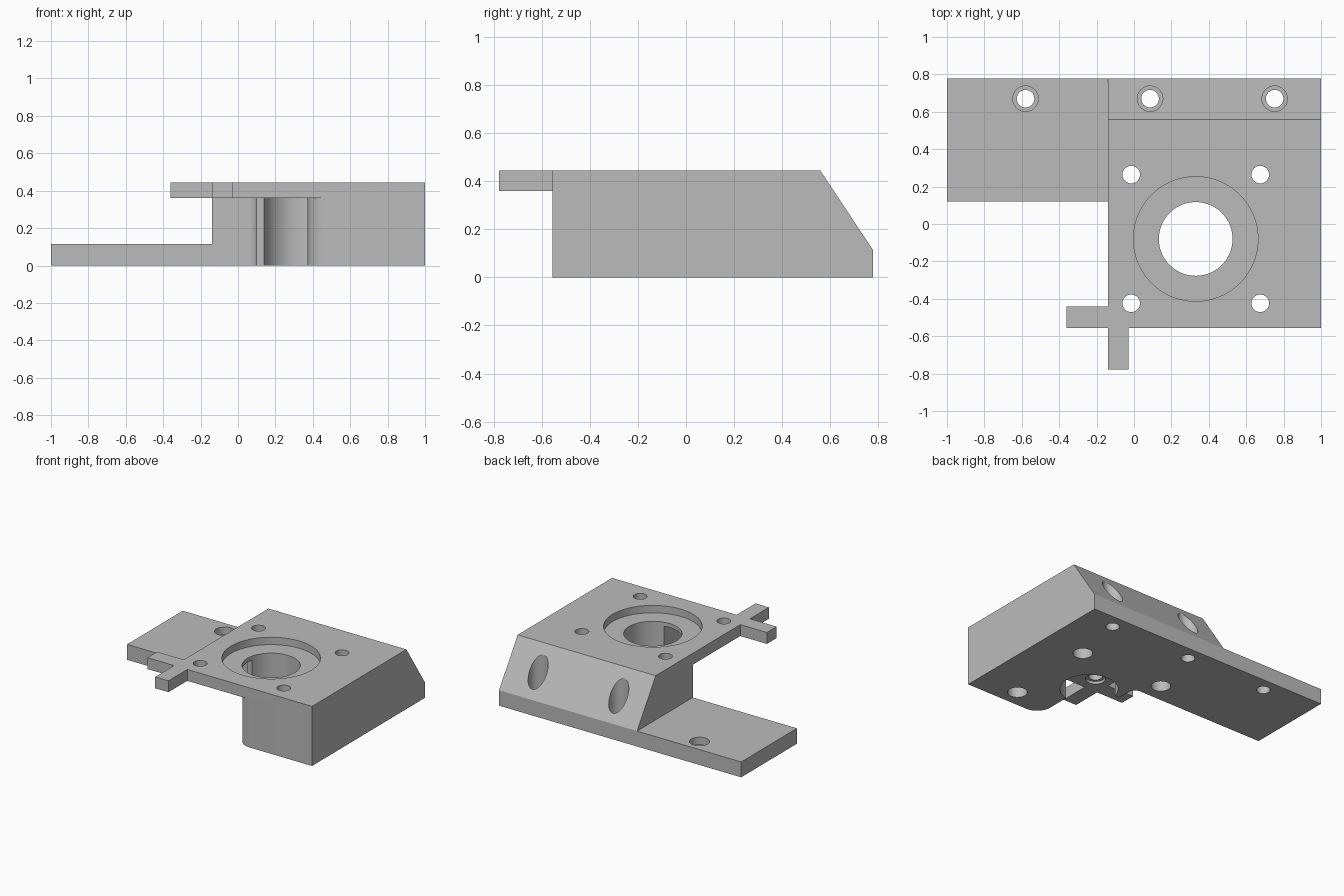
import bpy
import bmesh
import math
from mathutils import Vector

cube = bpy.data.objects.get("Cube")
if cube:
    bpy.data.objects.remove(cube, do_unlink=True)

# Single grey material
grey = bpy.data.materials.new("plain grey")
grey.use_nodes = True
colour = (0.5, 0.5, 0.5, 1)
grey.diffuse_color = colour
grey.node_tree.nodes["Principled BSDF"].inputs["Base Color"].default_value = colour

# Main dimensions
TOP, UNDER, BASE = 0.445, 0.36, 0.115
LEFT, FRONT, BACK = -0.14, -0.555, 0.777
CX, CY = 0.33, -0.08


def prism(name, points, depth):
    """Extrude a closed 3D polygon along a vector."""
    bm = bmesh.new()
    face = bm.faces.new([bm.verts.new(p) for p in points])
    ext = bmesh.ops.extrude_face_region(bm, geom=[face])
    moved = [v for v in ext["geom"] if isinstance(v, bmesh.types.BMVert)]
    bmesh.ops.translate(bm, verts=moved, vec=Vector(depth))
    bmesh.ops.recalc_face_normals(bm, faces=bm.faces)
    mesh = bpy.data.meshes.new(name)
    bm.to_mesh(mesh)
    bm.free()
    mesh.materials.append(grey)
    obj = bpy.data.objects.new(name, mesh)
    bpy.context.collection.objects.link(obj)
    return obj


def plan_prism(name, outline, low, high):
    return prism(name, [(x, y, low) for x, y in outline], (0, 0, high - low))


def arc(cx, cy, r, start, end, steps=12):
    angles = [math.radians(start + (end - start) * i / steps) for i in range(steps + 1)]
    return [(cx + r * math.cos(a), cy + r * math.sin(a)) for a in angles]


def cylinder(name, x, y, r, low, high, sides=48):
    return plan_prism(name, arc(x, y, r, 0, 360, sides)[:-1], low, high)


# Mount body with the two crossing arms in its plan
body = plan_prism("mount_body", [
    (-1, BACK), (-1, 0.12), (LEFT, 0.12), (LEFT, -0.44), (-0.36, -0.44),
    (-0.36, FRONT), (LEFT, FRONT), (LEFT, -BACK), (-0.03, -BACK),
    (-0.03, FRONT), (1, FRONT), (1, BACK)], 0, TOP)

cutters = []

# Space above the low side flange
cutters.append(plan_prism("flange_cutter", [
    (-1.2, 0), (LEFT, 0), (LEFT, 1), (-1.2, 1)], BASE, 1))

# Rounded clearance below the top plate
notch = [(-0.5, 0.12)] + arc(0.05, 0.07, 0.05, 90, 0)
notch += [(0.1, -0.035), (0.372, -0.035)] + arc(0.485, -0.442, 0.113, 180, 270)
notch += [(0.485, -1), (-0.5, -1)]
cutters.append(plan_prism("notch_cutter", notch, -0.2, UNDER))

# Sloping back face
slope = Vector((0, BACK - 0.558, BASE - TOP))
crest = Vector((-0.3, 0.558, TOP))
cutters.append(prism("slope_cutter", [
    crest - slope, crest + slope * 1.2, (-0.3, 1.2, 1)], (1.6, 0, 0)))

# Central bore and shallow recess
cutters.append(cylinder("bore_cutter", CX, CY, 0.197, -0.1, 0.6, 72))
cutters.append(cylinder("recess_cutter", CX, CY, 0.333, 0.39, 0.6, 96))

# Four screw holes, widened from below
for sx in (-1, 1):
    for sy in (-1, 1):
        x, y = CX + sx * 0.345, CY + sy * 0.344
        cutters.append(cylinder("screw_cutter", x, y, 0.047, -0.1, 0.6))
        cutters.append(cylinder("screw_head_cutter", x, y, 0.067, -0.1, 0.38))

# Three fixing holes along the back, widened from above
for x in (-0.58, 0.086, 0.752):
    cutters.append(cylinder("fixing_cutter", x, 0.67, 0.047, -0.1, 0.6))
    cutters.append(cylinder("fixing_head_cutter", x, 0.67, 0.068, 0.06, 0.6))

# Apply the cuts and remove the helpers
for cutter in cutters:
    cutter.hide_render = True
    mod = body.modifiers.new(cutter.name, "BOOLEAN")
    mod.operation = "DIFFERENCE"
    mod.solver = "EXACT"
    mod.object = cutter
graph = bpy.context.evaluated_depsgraph_get()
result = bpy.data.meshes.new_from_object(body.evaluated_get(graph))
body.modifiers.clear()
body.data = result
for cutter in cutters:
    bpy.data.objects.remove(cutter, do_unlink=True)
result.materials.clear()
result.materials.append(grey)
for poly in result.polygons:
    poly.material_index = 0

# Smooth round walls, crisp edges
bpy.ops.object.select_all(action="DESELECT")
body.select_set(True)
bpy.context.view_layer.objects.active = body
bpy.ops.object.shade_smooth_by_angle(angle=math.radians(30))
